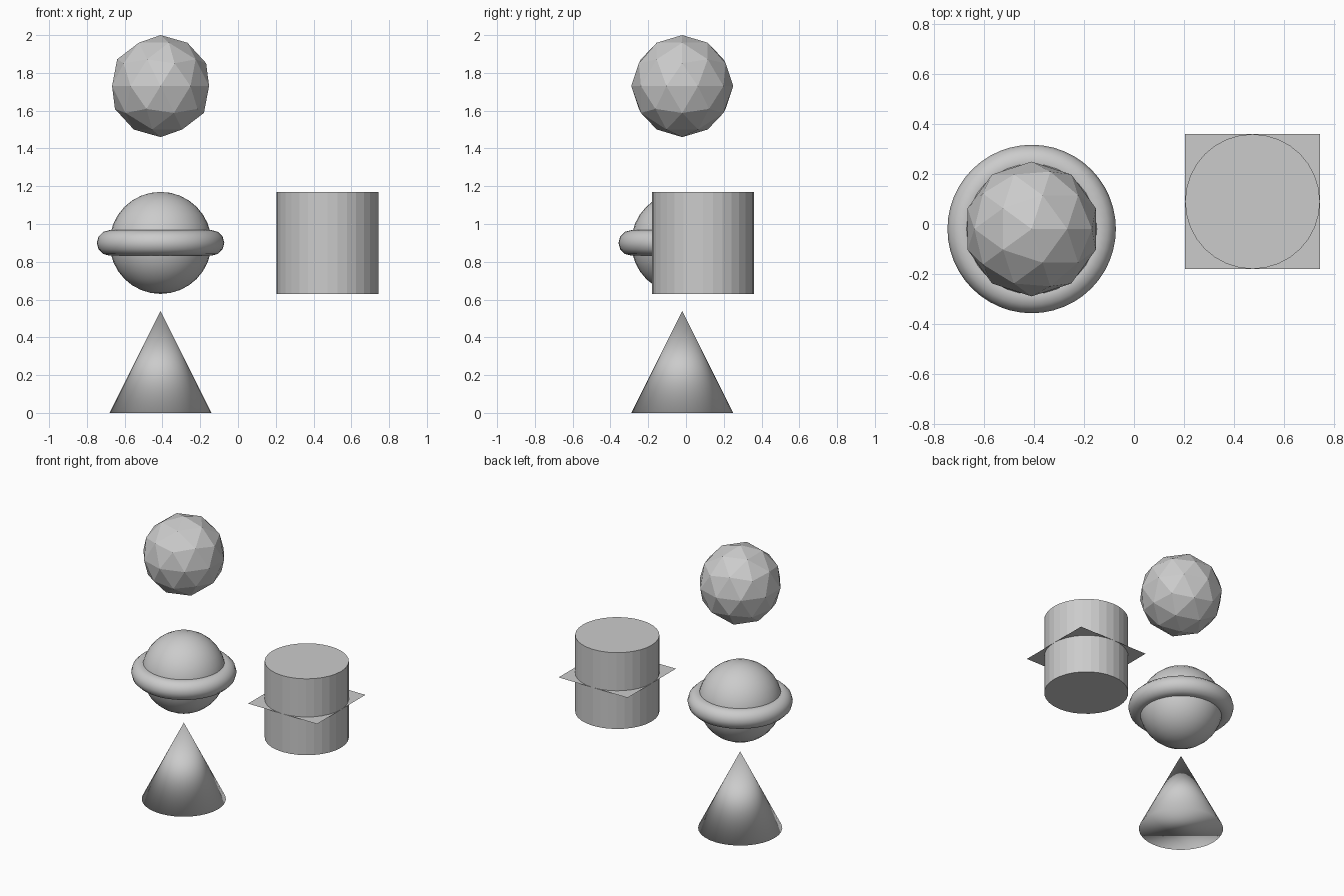
import bpy

if "Cube" in bpy.data.objects:
    bpy.data.objects.remove(bpy.data.objects["Cube"])

R = 0.27                      # shared radius of every solid
X, Y, MID = -0.41, -0.02, 0.90
BLOCK = (0.475, 0.09, MID)


def finish(name, smooth=False):
    obj = bpy.context.object
    obj.name = name
    if smooth:
        bpy.ops.object.shade_smooth()
    else:
        bpy.ops.object.shade_flat()
    return obj


mesh = bpy.ops.mesh

# Column of round shapes: cone, ringed sphere, faceted ball
mesh.primitive_cone_add(vertices=32, radius1=R, radius2=0, depth=2 * R, location=(X, Y, R))
finish("cone", True)

mesh.primitive_uv_sphere_add(segments=32, ring_count=16, radius=R, location=(X, Y, MID))
finish("sphere", True)

mesh.primitive_torus_add(major_segments=48, minor_segments=12, major_radius=R,
                         minor_radius=R / 4, location=(X, Y, MID))
finish("ring", True)

mesh.primitive_ico_sphere_add(subdivisions=2, radius=R, location=(X, Y, 2 - R))
finish("faceted_ball")

# Cylinder cut through by a flat square sheet
mesh.primitive_cylinder_add(vertices=32, radius=R, depth=2 * R, location=BLOCK)
finish("cylinder")

mesh.primitive_plane_add(size=2 * R, location=BLOCK)
finish("square_sheet")
